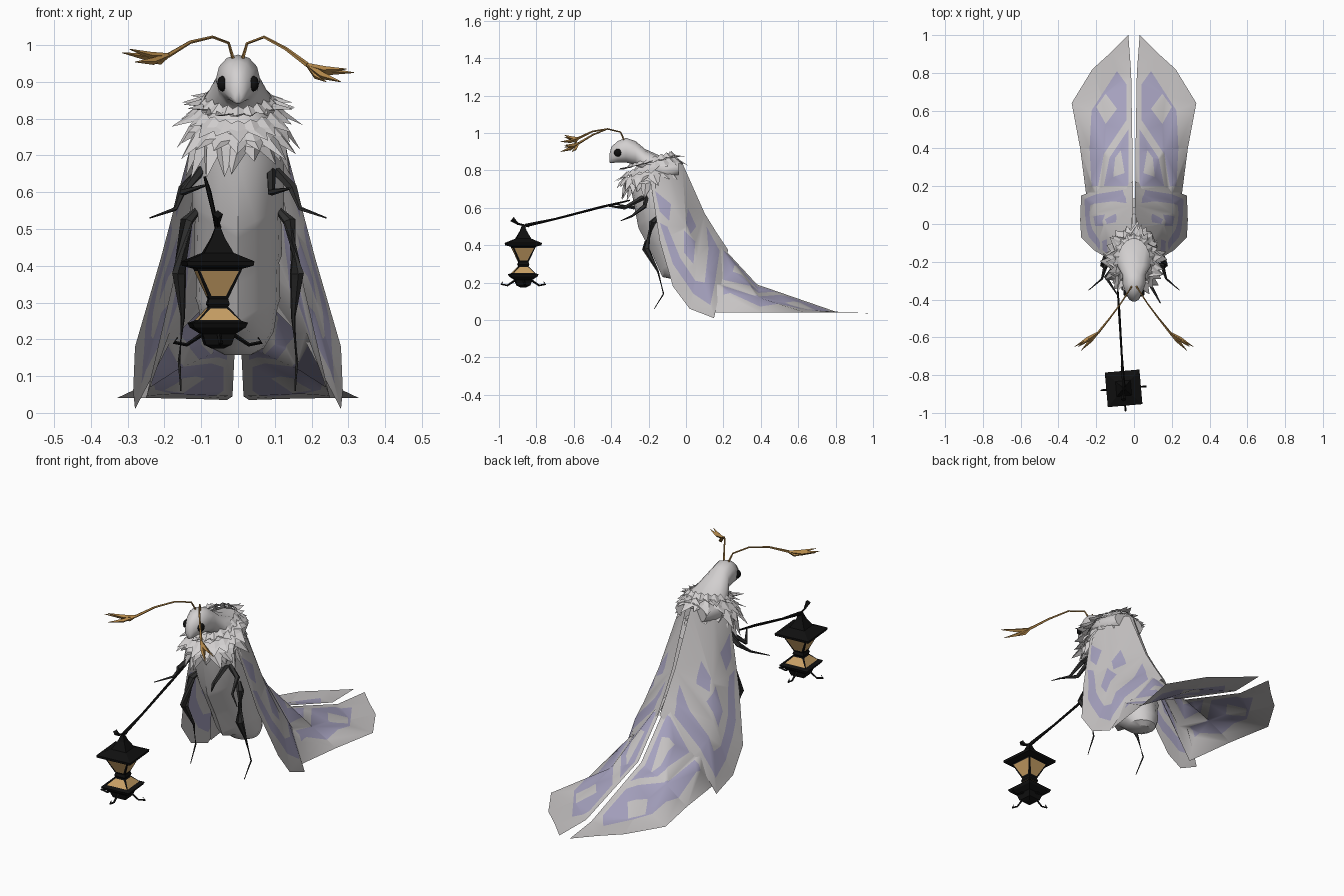
import bpy, bmesh, math, random
from mathutils import Vector
from mathutils.geometry import delaunay_2d_cdt

random.seed(4)
if "Cube" in bpy.data.objects:
    bpy.data.objects.remove(bpy.data.objects["Cube"])


def material(name, r, g, b):
    mat = bpy.data.materials.new(name)
    mat.use_nodes = True
    mat.diffuse_color = (r, g, b, 1)
    shader = next(n for n in mat.node_tree.nodes if n.type == "BSDF_PRINCIPLED")
    shader.inputs["Base Color"].default_value = (r, g, b, 1)
    shader.inputs["Roughness"].default_value = 0.9
    return mat


FUR = material("pale fur", .65, .63, .63)
WING = material("wing grey", .57, .55, .55)
LILAC = material("wing lilac", .38, .36, .52)
LEG = material("charcoal leg", .03, .03, .03)
BLACK = material("black iron", .005, .005, .005)
AMBER = material("amber glass", .58, .35, .13)
GOLD = material("golden antenna", .46, .25, .07)


def finish(name, bm, mats, angle=40):
    mesh = bpy.data.meshes.new(name)
    bm.to_mesh(mesh)
    bm.free()
    obj = bpy.data.objects.new(name, mesh)
    bpy.context.collection.objects.link(obj)
    for mat in mats:
        mesh.materials.append(mat)
    bpy.ops.object.select_all(action="DESELECT")
    obj.select_set(True)
    bpy.context.view_layer.objects.active = obj
    if angle:
        bpy.ops.object.shade_smooth_by_angle(angle=math.radians(angle))
    return obj


def loft(bm, rings):
    """Skin a list of equal-sized point rings and cap both ends."""
    loops = [[bm.verts.new(p) for p in ring] for ring in rings]
    n = len(loops[0])
    sides = []
    for a, b in zip(loops, loops[1:]):
        sides.append([bm.faces.new((a[i], a[(i + 1) % n], b[(i + 1) % n], b[i]))
                      for i in range(n)])
    bm.faces.new(loops[0][::-1])
    bm.faces.new(loops[-1])
    bmesh.ops.recalc_face_normals(bm, faces=bm.faces)
    return sides


def circle(n):
    return [(math.cos(math.tau * i / n), math.sin(math.tau * i / n)) for i in range(n)]


def tube(bm, path, radii, sides=5):
    pts = [Vector(p) for p in path]
    rings = []
    for i, p in enumerate(pts):
        way = pts[min(i + 1, len(pts) - 1)] - pts[max(i - 1, 0)]
        turn = way.to_track_quat("Z", "Y")
        rings.append([p + turn @ Vector((radii[i] * c, radii[i] * s, 0))
                      for c, s in circle(sides)])
    loft(bm, rings)


def flip(path, s):
    return [(s * x, y, z) for x, y, z in path]


# Head and neck: upright oval sections running backwards
HEAD = [(-.41, .862, .008, .02), (-.4, .882, .026, .043), (-.365, .9, .045, .057),
        (-.32, .908, .06, .066), (-.27, .893, .06, .064), (-.22, .84, .09, .075),
        (-.12, .8, .125, .07), (-.04, .81, .09, .05)]
bm = bmesh.new()
loft(bm, [[(rx * c, y, z + rz * s) for c, s in circle(12)] for y, z, rx, rz in HEAD])
finish("head", bm, [FUR], 50)

# Abdomen: stacked segments whose lower rims dip to a point in front
BODY = [(-.17, .83, .08, .09), (-.18, .76, .115, .13), (-.16, .68, .125, .13),
        (-.1, .555, .125, .155), (-.1, .535, .117, .145), (-.05, .43, .12, .14),
        (-.05, .41, .112, .13), (.0, .31, .115, .135), (.0, .29, .108, .125),
        (.03, .22, .097, .105), (.055, .175, .07, .075), (.065, .157, .035, .04)]
bm = bmesh.new()
rings = []
for y, z, rx, ry in BODY:
    dip = .06 if .25 < z < .6 else 0
    rings.append([(rx * c, y + ry * s, z - dip * max(0, -s) * (1 - abs(c)))
                  for c, s in circle(16)])
loft(bm, rings)
finish("abdomen", bm, [FUR], 30)

# Ruff: tilted rings of ragged, overlapping tufts
LAYERS = [(-.19, .84, .1, .13, .035, .055, .0), (-.19, .81, .12, .145, .045, .05, .025),
          (-.2, .77, .125, .145, .035, .04, .05), (-.19, .73, .12, .135, .01, .02, .07)]
bm = bmesh.new()
for cy, cz, rx, ry, tilt, out, down in LAYERS:
    count = 18

    def rim(a, push=0, drop=0):
        return bm.verts.new(((rx + push) * math.sin(a), cy - (ry + push) * math.cos(a),
                             cz - tilt * math.cos(a) - drop))
    for i in range(count):
        a = math.tau * i / count
        w = math.tau / count
        size = random.uniform(.5, 1.3)
        left, right = rim(a - w, -.01, -.01), rim(a + w, -.01, -.01)
        crown, ridge = rim(a, -.02, -.03), rim(a, .012, 0)
        tip = rim(a + random.uniform(-.18, .18), out * size, down * size)
        for pair in ((left, tip), (tip, right), (right, crown), (crown, left)):
            bm.faces.new((*pair, ridge))
finish("fur_ruff", bm, [FUR], 0)

# Eyes
for s, side in ((1, "left"), (-1, "right")):
    bm = bmesh.new()
    bmesh.ops.create_uvsphere(bm, u_segments=12, v_segments=8, radius=.021)
    for v in bm.verts:
        v.co = Vector((v.co.x * .7 + s * .042, v.co.y - .364, v.co.z + .895))
    finish(side + "_eye", bm, [BLACK], 60)


def inside(p, poly):
    odd = False
    for a, b in zip(poly, poly[1:] + poly[:1]):
        if (a[1] > p[1]) != (b[1] > p[1]):
            odd ^= p[0] < a[0] + (p[1] - a[1]) * (b[0] - a[0]) / (b[1] - a[1])
    return odd


def wing(name, grid, marks, place):
    """Folded sheet: a flat layout cut along folds and markings, then lifted."""
    pts, tris = [p for row in grid for p in row], []
    for r in range(len(grid) - 1):
        for c in range(2):
            k = 3 * r + c
            tris += [(k, k + 1, k + 4), (k, k + 4, k + 3)]
    edges = [(t[i], t[i - 1]) for t in tris for i in range(3)]
    flat = [Vector(p[:2]) for p in pts]
    for poly in marks:
        first, n = len(flat), len(poly)
        flat += [Vector(p) for p in poly]
        edges += [(first + i, first + (i + 1) % n) for i in range(n)]
    edges = sorted({tuple(sorted(e)) for e in edges})
    verts, _, faces = delaunay_2d_cdt(flat, edges, [], 0, 1e-5)[:3]

    def lift(p):
        best = (-9, 0)
        for t in tris:
            a, b, c = (Vector(pts[i]) for i in t)
            u, v, q = (b - a).xy, (c - a).xy, p - a.xy
            area = u.cross(v)
            wb, wc = q.cross(v) / area, u.cross(q) / area
            height = a.z + wb * (b.z - a.z) + wc * (c.z - a.z)
            best = max(best, (min(wb, wc, 1 - wb - wc), height))
        return best
    for s, side in ((1, "left_"), (-1, "right_")):
        bm = bmesh.new()
        vs = [bm.verts.new(place(v, lift(v)[1], s)) for v in verts]
        for f in faces:
            mid = sum((verts[i] for i in f), Vector((0, 0))) / len(f)
            if lift(mid)[0] < 0:
                continue
            face = bm.faces.new([vs[i] for i in (f if s > 0 else f[::-1])])
            face.material_index = sum(inside(mid, m) for m in marks) % 2
        finish(side + name, bm, [WING, LILAC], 60)


# Forewings, laid out in profile (y, z) with x as the lift
wing("forewing",
     [[(-.02, .84, .012), (-.1, .83, .09), (-.19, .74, .125)],
      [(.1, .57, .006), (0, .5, .155), (-.14, .42, .21)],
      [(.165, .465, .005), (.06, .33, .2), (-.07, .18, .28)],
      [(.195, .42, .005), (.12, .26, .21), (.02, .06, .285)],
      [(.225, .375, .005), (.19, .2, .18), (.15, .01, .28)]],
     [[(-.165, .69), (-.08, .62), (-.09, .53), (-.14, .58)],
      [(.01, .6), (.055, .5), (.025, .46), (.0, .52)],
      [(-.01, .48), (.05, .42), (.04, .3), (-.01, .36)],
      [(-.14, .52), (-.07, .3), (.04, .14), (.13, .08), (.155, .2), (.18, .37),
       (.11, .5), (.12, .38), (.1, .2), (.05, .21), (-.03, .33), (-.1, .5)]],
     lambda p, h, s: (s * h, p.x, p.y))

# Hindwings, laid out in plan (x, y) with z as the lift, rooted under the forewings
wing("hindwing",
     [[(.008, .0, .68), (.06, -.03, .67), (.11, -.06, .64)],
      [(.008, .13, .46), (.185, .12, .22), (.25, .13, .04)],
      [(.008, .38, .19), (.16, .39, .12), (.285, .4, .04)],
      [(.015, .8, .045), (.17, .68, .052), (.33, .64, .04)],
      [(.03, 1, .035), (.12, .91, .038), (.22, .82, .04)]],
     [[(.09, .81), (.04, .74), (.04, .55), (.16, .37), (.19, .2), (.225, .2),
       (.235, .4), (.225, .6)],
      [(.15, .69), (.09, .61), (.15, .53), (.2, .62)],
      [(.03, .5), (.03, .2), (.16, .2), (.13, .35)],
      [(.07, .39), (.05, .27), (.11, .25), (.1, .35)],
      [(.12, -.02), (.17, .05), (.2, .1), (.14, .09)]],
     lambda p, h, s: (s * p.x, p.y, h))

# Legs
HIND = [(.11, -.15, .55), (.14, -.18, .52), (.16, -.215, .38), (.15, -.15, .26),
        (.16, -.12, .14), (.155, -.17, .06)]
MIDDLE = [(.09, -.21, .67), (.15, -.22, .61), (.17, -.29, .555), (.24, -.35, .53)]
for s, side in ((1, "left_"), (-1, "right_")):
    bm = bmesh.new()
    tube(bm, flip(HIND, s), [.01, .018, .02, .006, .004, .002], 6)
    finish(side + "hind_leg", bm, [LEG])
    bm = bmesh.new()
    tube(bm, flip(MIDDLE, s), [.013, .013, .006, .002])
    finish(side + "middle_leg", bm, [LEG])
for side, path in (("left_", [(.09, -.22, .66), (.09, -.33, .6), (.14, -.42, .61)]),
                   ("right_", [(-.1, -.22, .66), (-.15, -.28, .6), (-.085, -.38, .62)])):
    bm = bmesh.new()
    tube(bm, path, [.014, .01, .003])
    finish(side + "arm", bm, [LEG])

# Antennae: a thin arched stalk ending in feathered blades
for s, side, droop in ((1, "left_", 0), (-1, "right_", .045)):
    bm = bmesh.new()
    root = (.19, -.575, .945 + droop * .6)
    stalk = [(.012, -.33, .96), (.025, -.35, 1.005), (.07, -.42, 1.022),
             (.13, -.5, .99 + droop * .4), root]
    tube(bm, flip(stalk, s), [.005, .004, .004, .005, .007])
    for x, y, z in ((.295, -.65, .935), (.28, -.67, .9), (.315, -.65, .925), (.24, -.61, .9)):
        tip = Vector((x, y, z + droop * 1.2))
        middle = Vector(root).lerp(tip, .45) - Vector((0, 0, .008))
        tube(bm, flip([root, middle, tip], s), [.006, .01, .001], 4)
    finish(side + "antenna", bm, [GOLD])

# Lantern pole with its hooked end
bm = bmesh.new()
tube(bm, [(-.09, -.3, .64), (-.08, -.45, .605), (-.065, -.7, .54), (-.055, -.86, .505)],
     [.004, .007, .006, .01])
tube(bm, [(-.055, -.84, .5), (-.055, -.9, .515), (-.055, -.93, .54)], [.005, .006, .014], 4)
finish("lantern_pole", bm, [BLACK])

# Lantern: square hourglass with framed amber panes
CENTRE, TURN = Vector((-.055, -.87, 0)), math.radians(5)


def spokes(reach, z, start):
    return [CENTRE + Vector((reach * math.cos(TURN + start + k * math.pi / 2),
                             reach * math.sin(TURN + start + k * math.pi / 2), z))
            for k in range(4)]


PROFILE = [(.005, .51), (.018, .475), (.04, .435), (.092, .412), (.09, .4), (.062, .392),
           (.026, .31), (.03, .296), (.026, .288), (.06, .25), (.076, .245), (.07, .232),
           (.045, .215), (.035, .185), (.015, .175)]
bm = bmesh.new()
bands = loft(bm, [spokes(half * math.sqrt(2), z, math.pi / 4) for half, z in PROFILE])
for band, frame in ((bands[5], .011), (bands[8], .007)):
    bmesh.ops.inset_individual(bm, faces=band, thickness=frame)
    for face in band:
        face.material_index = 1
finish("lantern", bm, [BLACK, AMBER], 0)

# Lantern feet: small curls below the middle of each side
bm = bmesh.new()
for hip, knee, toe in zip(spokes(.04, .215, 0), spokes(.085, .185, 0), spokes(.12, .192, 0)):
    curl = toe.lerp(knee, .3) + Vector((0, 0, .015))
    tube(bm, [hip, knee, toe, curl], [.006, .005, .005, .002], 4)
finish("lantern_feet", bm, [BLACK])
